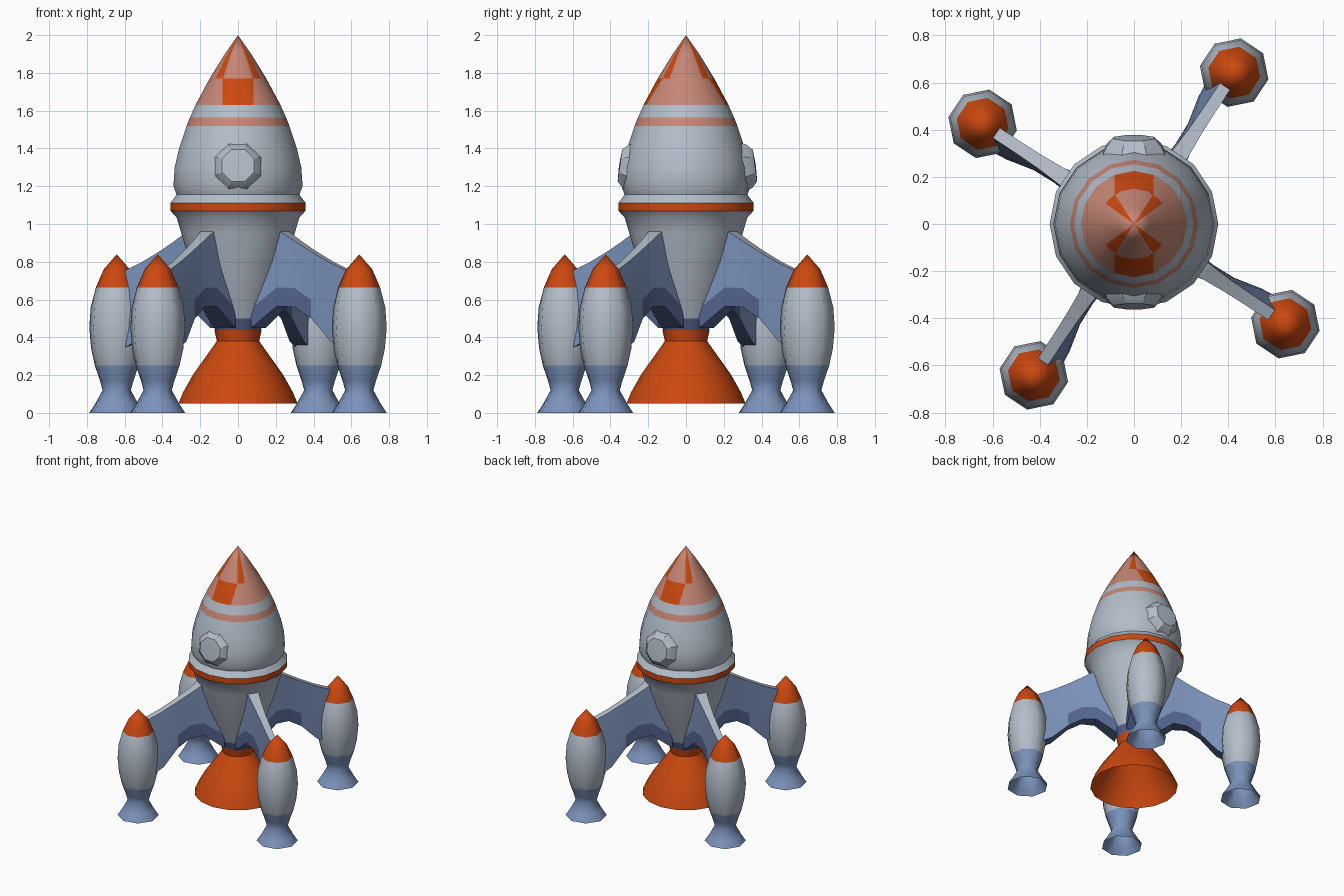
import bpy, bmesh
from math import sin, cos, pi, radians, atan2, degrees
from mathutils import Vector, Matrix

cube = bpy.data.objects.get("Cube")
if cube:
    bpy.data.objects.remove(cube, do_unlink=True)


def material(name, rgb):
    m = bpy.data.materials.new(name)
    m.use_nodes = True
    m.diffuse_color = (*rgb, 1)
    m.node_tree.nodes["Principled BSDF"].inputs["Base Color"].default_value = (*rgb, 1)
    return m


GREY, ORANGE, SALMON, BLUE, NAVY = range(5)
PALETTE = [
    material("hull grey", (0.45, 0.51, 0.59)),
    material("burnt orange", (0.60, 0.065, 0.005)),
    material("faded salmon", (0.56, 0.24, 0.18)),
    material("steel blue", (0.20, 0.29, 0.50)),
    material("shadow blue", (0.09, 0.13, 0.28)),
]


def finish(name, bm, rule, angle=35, matrix=None):
    """Colour faces by a rule on their centre, then make a smooth object."""
    bmesh.ops.remove_doubles(bm, verts=bm.verts, dist=0.0005)
    bmesh.ops.recalc_face_normals(bm, faces=bm.faces)
    for f in bm.faces:
        f.material_index = rule(f.calc_center_median())
    mesh = bpy.data.meshes.new(name)
    bm.to_mesh(mesh)
    bm.free()
    for m in PALETTE:
        mesh.materials.append(m)
    ob = bpy.data.objects.new(name, mesh)
    bpy.context.scene.collection.objects.link(ob)
    if matrix:
        ob.matrix_world = matrix
    bpy.ops.object.select_all(action="DESELECT")
    ob.select_set(True)
    bpy.context.view_layer.objects.active = ob
    bpy.ops.object.shade_smooth_by_angle(angle=radians(angle))
    return ob


def bridge(bm, rings, closed=True):
    """Join successive loops of points with quads."""
    loops = [[bm.verts.new(p) for p in ring] for ring in rings]
    n = len(loops[0])
    for a, b in zip(loops, loops[1:]):
        for i in range(n if closed else n - 1):
            j = (i + 1) % n
            bm.faces.new((a[i], a[j], b[j], b[i]))
    return loops


def lathe(profile, sides, turn=0.0):
    """Spin (radius, height) points round z; radius 0 closes to a point."""
    bm = bmesh.new()
    rings = [[(max(r, 1e-5) * cos(turn + 2 * pi * i / sides),
               max(r, 1e-5) * sin(turn + 2 * pi * i / sides), z)
              for i in range(sides)] for r, z in profile]
    bridge(bm, rings)
    bmesh.ops.remove_doubles(bm, verts=bm.verts, dist=0.0005)
    return bm


def cut(bm, normal, offset, low, high):
    """Slice the faces between two heights along a vertical plane."""
    faces = [f for f in bm.faces if low < f.calc_center_median().z < high]
    geom = faces + list({e for f in faces for e in f.edges}) + list({v for f in faces for v in f.verts})
    bmesh.ops.bisect_plane(bm, geom=geom, plane_co=Vector(normal) * offset, plane_no=normal, dist=1e-5)


# Hull with stripes and belt
BELT_LOW, BELT_HIGH = 1.07, 1.112
hull = [(0.118, 0.43), (0.145, 0.5), (0.18, 0.6), (0.255, 0.8), (0.3, 0.95), (0.325, 1.035),
        (0.358, BELT_LOW), (0.358, BELT_HIGH), (0.325, 1.155), (0.342, 1.2), (0.335, 1.3),
        (0.312, 1.4), (0.272, 1.52), (0.254, 1.565), (0.225, 1.63)]


def hull_colour(c):
    if c.z < 0.5:
        return NAVY
    if BELT_LOW < c.z < BELT_HIGH:
        return ORANGE
    return SALMON if 1.52 < c.z < 1.565 else GREY


finish("hull", lathe(hull, 16), hull_colour)

# Nose cone with chequered panels
PANEL, STEP = 0.082, 1.77
nose = lathe([(0.225, 1.63), (0.15, STEP), (0.07, 1.9), (0, 2)], 16)
for side in (-1, 1):
    cut(nose, (1, 0, 0), side * PANEL, 1.63, STEP)
    for a in (33, 54):
        cut(nose, (cos(radians(a)), side * sin(radians(a)), 0), 0, STEP, 2)


def nose_colour(c):
    if c.z < STEP:
        return ORANGE if abs(c.x) < PANEL else SALMON
    return ORANGE if 33 < degrees(atan2(abs(c.x), abs(c.y))) < 54 else SALMON


finish("nose_cone", nose, nose_colour)

# Engine bell, open underneath
bell = [(0.125, 0.44), (0.112, 0.38), (0.24, 0.2), (0.29, 0.11), (0.315, 0.05)]
finish("engine_bell", lathe(bell, 16), lambda c: ORANGE, 30)

# Portholes: tilted bosses on the front and back
for name, side, reach in (("front_porthole", -1, 0.35), ("back_porthole", 1, 0.365)):
    boss = lathe([(0.165, -0.11), (0.125, -0.03), (0.092, 0), (0, 0.005)], 8, pi / 8)
    place = Matrix.Translation((0, side * reach, 1.31)) @ Matrix.Rotation(-side * radians(82), 4, "X")
    finish(name, boss, lambda c: GREY, 25, place)

# Fin stations: radius, top height, underside height, top half width, underside half width, sideways shift
STATIONS = [(0.13, 0.98, 0.45, 0.045, 0.07, 0), (0.28, 0.97, 0.565, 0.043, 0.05, 0),
            (0.38, 0.91, 0.56, 0.034, 0.036, 0.005), (0.48, 0.855, 0.5, 0.028, 0.034, 0.01),
            (0.6, 0.795, 0.38, 0.026, 0.045, 0.025), (0.7, 0.755, 0.33, 0.026, 0.05, 0.03)]
ARCH = 0.1


def fin_mesh():
    bm = bmesh.new()
    rings = []
    for r, top, low, wt, wb, s in STATIONS:
        mid = low + ARCH
        rings.append([(r, -wt, top), (r, wt, top), (r, s * 0.8 + wb, mid),
                      (r, s + wb, low), (r, s - wb, low), (r, s * 0.8 - wb, mid)])
    loops = bridge(bm, rings)
    bm.faces.new(loops[0])
    bm.faces.new(loops[-1])
    return bm


def fin_colour(c):
    """Dark around the arch near the hull, grey along the top edge."""
    for a, b in zip(STATIONS, STATIONS[1:]):
        if a[0] <= c.x <= b[0]:
            top, low = (a[1] + b[1]) / 2, (a[2] + b[2]) / 2
            if c.z > top - 0.01:
                return GREY
            if c.z < low + 0.01 or (c.z < low + ARCH and c.x < 0.45):
                return NAVY
    return BLUE


# Booster pods, open underneath
POD = [(0.148, 0), (0.115, 0.05), (0.076, 0.12), (0.09, 0.17), (0.118, 0.25), (0.138, 0.34),
       (0.148, 0.45), (0.14, 0.56), (0.112, 0.665), (0.07, 0.76), (0, 0.84)]


def pod_colour(c):
    return BLUE if c.z < 0.25 else ORANGE if c.z > 0.665 else GREY


# Four fins and pods round the hull
for i, place in enumerate(("front_left", "back_left", "back_right", "front_right")):
    turn = Matrix.Rotation(radians(-33.5 + 90 * i), 4, "Z")
    finish(place + "_fin", fin_mesh(), fin_colour, 35, turn)
    finish(place + "_pod", lathe(POD, 8, pi / 8), pod_colour, 50,
           turn @ Matrix.Translation((0.77, 0, 0)))
